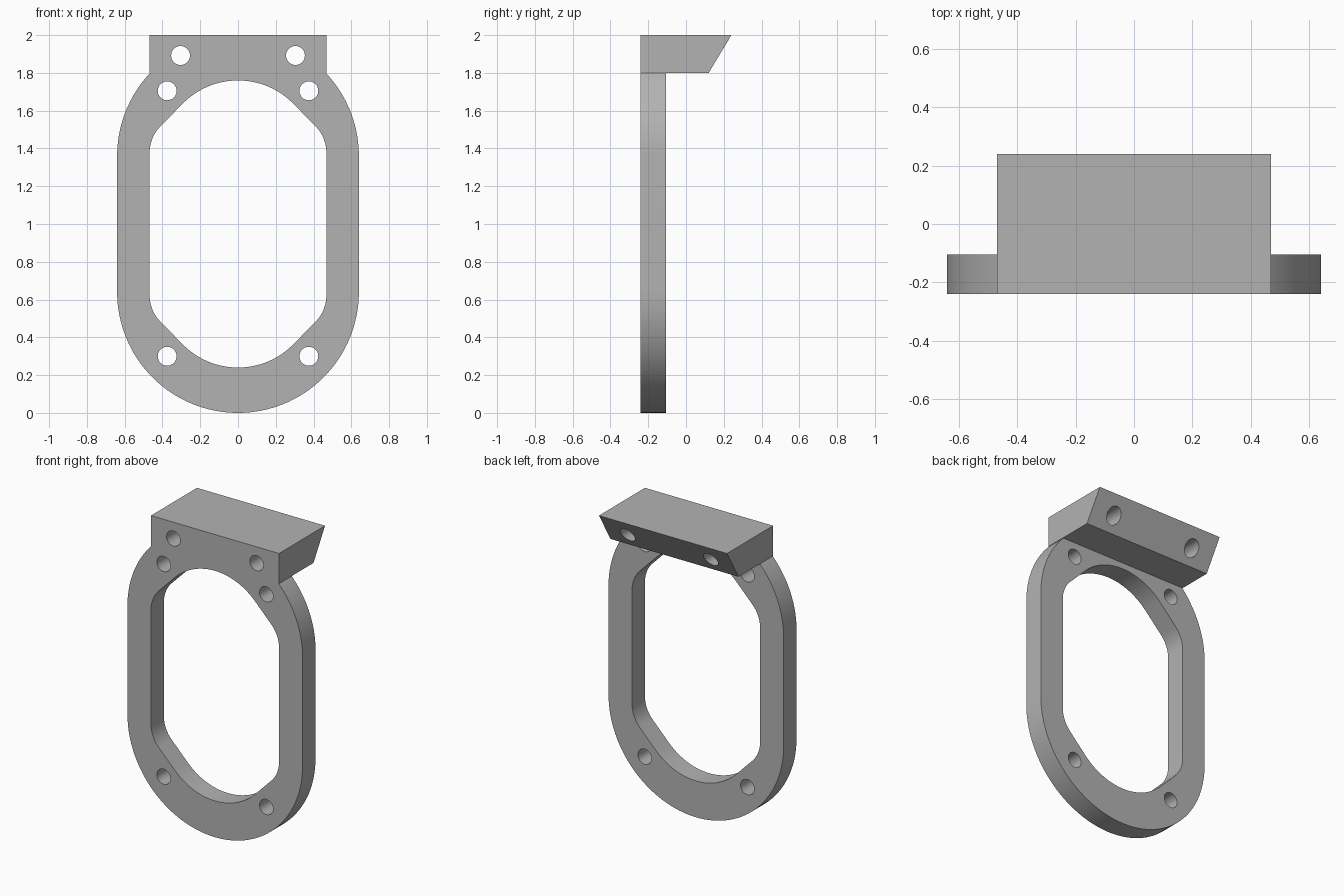
import bpy, bmesh, math

if "Cube" in bpy.data.objects:
    bpy.data.objects.remove(bpy.data.objects["Cube"])

FRONT, PLATE_BACK = -0.24, -0.105


def prism(name, pts, axis, a, b):
    """Extrude a closed profile along y (points are x,z) or x (points are y,z)."""
    def place(p, t):
        return (p[0], t, p[1]) if axis == 'y' else (t, p[0], p[1])
    bm = bmesh.new()
    lo = [bm.verts.new(place(p, a)) for p in pts]
    hi = [bm.verts.new(place(p, b)) for p in pts]
    bm.faces.new(lo)
    bm.faces.new(hi[::-1])
    n = len(pts)
    for i in range(n):
        bm.faces.new((lo[i], hi[i], hi[(i + 1) % n], lo[(i + 1) % n]))
    bmesh.ops.recalc_face_normals(bm, faces=bm.faces)
    mesh = bpy.data.meshes.new(name)
    bm.to_mesh(mesh)
    bm.free()
    ob = bpy.data.objects.new(name, mesh)
    bpy.context.collection.objects.link(ob)
    return ob


def arc(cx, cz, r, start, end, n):
    angles = [math.radians(start + (end - start) * i / n) for i in range(n + 1)]
    return [(cx + r * math.cos(t), cz + r * math.sin(t)) for t in angles]


def combine(target, tool, operation):
    mod = target.modifiers.new(operation.title(), 'BOOLEAN')
    mod.operation, mod.solver, mod.object = operation, 'EXACT', tool
    bpy.context.view_layer.objects.active = target
    bpy.ops.object.modifier_apply(modifier=mod.name)
    bpy.data.objects.remove(tool)


# Oval plate, with the top squared off inside the mounting block
R = 0.64
top = math.degrees(math.acos(0.45 / R))
outline = arc(0, R, R, 180, 360, 64) + arc(0, 2 - R, R, 0, top, 20) + \
    [(0.45, 1.9), (-0.45, 1.9)] + arc(0, 2 - R, R, 180 - top, 180, 20)
bracket = prism("bracket", outline, 'y', FRONT, PLATE_BACK)

# Mounting block with slanted back
block = prism("mounting_block", [(FRONT, 1.8), (0.12, 1.8), (0.24, 2), (FRONT, 2)],
              'x', -0.468, 0.468)
combine(bracket, block, 'UNION')

# Window: rounded ends, 45 degree flanks and filleted corners
quarter = arc(0.268, 1.377, 0.2, 0, 45, 10) + arc(0, 1.35, 0.41, 45, 90, 14)
half = quarter + [(-x, z) for x, z in quarter[-2::-1]]
window = half + [(x, 2 - z) for x, z in half[::-1]]
combine(bracket, prism("window_cutter", window, 'y', -0.5, PLATE_BACK + 0.1), 'DIFFERENCE')

# Screw holes through the plate and the block
for x, z in ((0.375, 0.3), (0.375, 1.705), (0.304, 1.892)):
    for side in (-1, 1):
        hole = prism("hole_cutter", arc(side * x, z, 0.05, 0, 348.75, 31), 'y', -0.5, 0.5)
        combine(bracket, hole, 'DIFFERENCE')

# Flat grey finish
grey = bpy.data.materials.new("grey")
grey.diffuse_color = (0.45, 0.45, 0.45, 1)
grey.use_nodes = True
grey.node_tree.nodes["Principled BSDF"].inputs["Base Color"].default_value = grey.diffuse_color
bracket.data.materials.clear()
bracket.data.materials.append(grey)
for p in bracket.data.polygons:
    p.material_index = 0

bpy.ops.object.select_all(action='DESELECT')
bracket.select_set(True)
bpy.context.view_layer.objects.active = bracket
bpy.ops.object.shade_smooth_by_angle(angle=math.radians(30))
